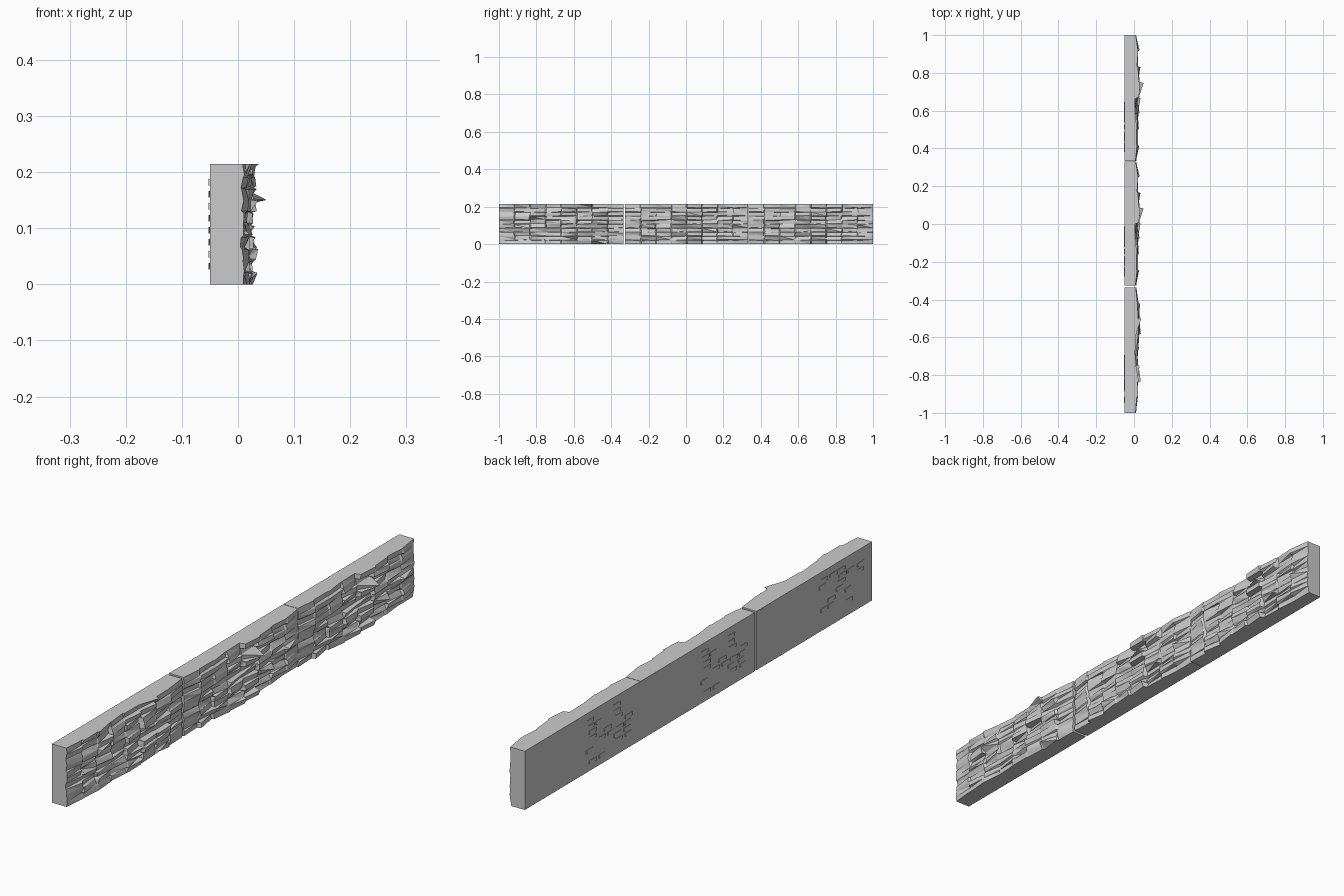
import bpy, bmesh, random
from mathutils import Vector

if "Cube" in bpy.data.objects:
    bpy.data.objects.remove(bpy.data.objects["Cube"])

H, BACK, ROWS, COLS = 0.214, -0.05, 10, 8
# furthest reach of the stones along the panel and up the panel
REACH_A = [.030, .020, .026, .034, .051, .034, .022, .030]
REACH_B = [.020, .022, .036, .022, .028, .037, .034, .024]
ROW_REACH = [.034, .026, .036, .032, .028, .033, .037, .051, .036, .038]


def make_object(name, bm):
    bmesh.ops.recalc_face_normals(bm, faces=bm.faces)
    me = bpy.data.meshes.new(name)
    bm.to_mesh(me)
    bm.free()
    ob = bpy.data.objects.new(name, me)
    bpy.context.collection.objects.link(ob)
    return ob


def stone_panel(name, y0, y1, reach, seed):
    rng = random.Random(seed)
    dy, dz = (y1 - y0) / COLS, H / ROWS
    # paired nodes: both edges of each stone, with a narrow step between stones
    ys = [y0 + (c + e) * dy for c in range(COLS) for e in (.04, .96)]
    zs = [(r + e) * dz for r in range(ROWS) for e in (.10, .90)]
    ys[0], ys[-1], zs[0], zs[-1] = y0, y1, 0, H
    depth = {}
    for r in range(ROWS):
        for c in range(COLS):
            limit = min(reach[c], ROW_REACH[r])
            proud = rng.random() < 0.35
            level = limit * rng.uniform(.6, .8) if proud else rng.uniform(.007, .017)
            ty, tz = rng.uniform(-.006, .006), rng.uniform(-.004, .004)
            if c and not proud and rng.random() < .4:      # long stones
                level = depth[2 * c - 1, 2 * r]
            for i in (0, 1):
                for j in (0, 1):
                    x = level + (2*i - 1) * ty + (2*j - 1) * tz + rng.uniform(-.003, .003)
                    depth[2*c + i, 2*r + j] = min(max(x, .004), limit)
    # one strong projecting wedge per column fixes the outline
    for c in range(COLS):
        r = min(range(ROWS), key=lambda k: abs(ROW_REACH[k] - reach[c]) + rng.random() * .004)
        depth[2*c + rng.randint(0, 1), 2*r + rng.randint(0, 1)] = reach[c]
    for j in range(len(zs)):                                # panel ends taper in
        for i in (0, len(ys) - 1):
            depth[i, j] = min(depth[i, j], .007 + .006 * rng.random())

    bm = bmesh.new()
    jit = {}
    v = {}
    for i, y in enumerate(ys):
        for j, z in enumerate(zs):
            if 0 < i < len(ys) - 1:
                y2 = y + rng.uniform(-.012, .012) * (1 if i % 2 else .9) * .12
            else:
                y2 = y
            z2 = z + (rng.uniform(-.0018, .0018) if 0 < j < len(zs) - 1 else 0)
            v[i, j] = bm.verts.new((depth[i, j], y2, z2))
    for i in range(len(ys) - 1):
        for j in range(len(zs) - 1):
            a, b, c, d = v[i, j], v[i+1, j], v[i+1, j+1], v[i, j+1]
            if (i + j) % 2:
                bm.faces.new((a, b, c)); bm.faces.new((a, c, d))
            else:
                bm.faces.new((a, b, d)); bm.faces.new((b, c, d))
    # straight-sided slab behind the stones
    rim = [e for e in bm.edges if e.is_boundary]
    out = bmesh.ops.extrude_edge_only(bm, edges=rim)['geom']
    for w in out:
        if isinstance(w, bmesh.types.BMVert):
            w.co.x = BACK
    back_edges = [e for e in out if isinstance(e, bmesh.types.BMEdge) and e.is_boundary]
    bmesh.ops.contextual_create(bm, geom=back_edges)
    return make_object(name, bm)


def back_flakes(name, y0, y1, seed):
    # shallow chips showing through the flat back
    rng = random.Random(seed)
    bm = bmesh.new()
    for r in range(1, ROWS - 1):
        for c in range(5):
            if rng.random() < .55:
                continue
            y = y0 + (c + .5 + rng.uniform(-.2, .2)) * (y1 - y0) / 5
            z = (r + .5) * H / ROWS
            g = bmesh.ops.create_cube(bm, size=1)['verts']
            tilt = rng.choice((-1, 1))
            for w in g:
                s = w.co.copy()
                out = .0015 + (.0015 if s.y * tilt > 0 else -.0008)
                w.co = Vector((BACK - out if s.x < 0 else BACK + .004,
                               y + s.y * .04, z + s.z * .012))
    return make_object(name, bm)


# three panels: the last two share one stone pattern
panels = [("stone_panel_left", -1.0, -.335, REACH_B, 4),
          ("stone_panel_middle", -.325, .332, REACH_A, 9),
          ("stone_panel_right", .334, 1.0, REACH_A, 9)]
for name, a, b, reach, seed in panels:
    stone_panel(name, a, b, reach, seed)
    back_flakes(name.replace("panel", "back_flakes"), a + .05, a + .31, seed)
